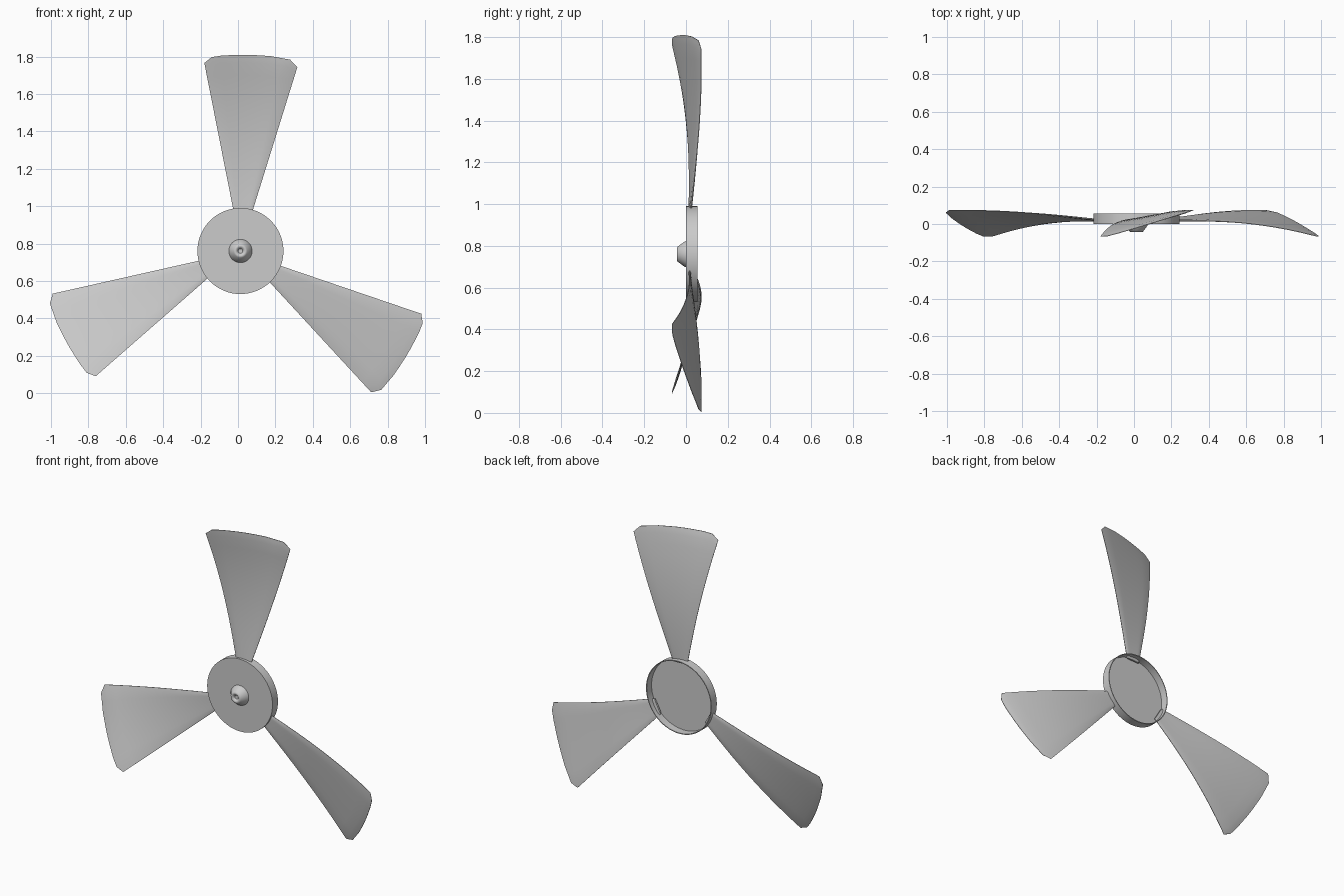
import bpy, bmesh, math

if "Cube" in bpy.data.objects:
    bpy.data.objects.remove(bpy.data.objects["Cube"])

CX, CZ = 0.013, 0.76      # hub axis position
N, ROWS = 10, 14          # blade resolution across / along


def finish(name, bm, angle):
    bmesh.ops.recalc_face_normals(bm, faces=bm.faces)
    me = bpy.data.meshes.new(name)
    bm.to_mesh(me)
    bm.free()
    ob = bpy.data.objects.new(name, me)
    bpy.context.collection.objects.link(ob)
    ob.location = (CX, 0, CZ)
    bpy.ops.object.select_all(action='DESELECT')
    ob.select_set(True)
    bpy.context.view_layer.objects.active = ob
    bpy.ops.object.shade_smooth_by_angle(angle=math.radians(angle))
    return ob


def lathe(name, profile, steps):
    """Spin a (radius, y) profile around the y axis."""
    bm = bmesh.new()
    vs = [bm.verts.new((r, y, 0)) for r, y in profile]
    es = [bm.edges.new(p) for p in zip(vs, vs[1:])]
    bmesh.ops.spin(bm, geom=vs + es, cent=(0, 0, 0), axis=(0, 1, 0),
                   angle=2 * math.pi, steps=steps)
    bmesh.ops.remove_doubles(bm, verts=bm.verts, dist=1e-5)
    return finish(name, bm, 35)


# Hub: shallow cup, open at the back
lathe("hub", [(0, 0), (0.23, 0), (0.23, 0.055), (0.225, 0.055),
              (0.225, 0.006), (0, 0.006)], 64)

# Nose cone with a dimpled tip
lathe("nose_cone", [(0.063, 0.002), (0.061, -0.006), (0.036, -0.040),
                    (0.030, -0.044), (0.024, -0.044), (0.018, -0.040),
                    (0.012, -0.032), (0, -0.030)], 32)


# Blade: flaring, twisted plate with rounded tip corners
def tip_radius(u):
    pts = [(0, 1.005), (0.08, 1.037), (0.2, 1.046), (0.45, 1.050), (0.7, 1.043),
           (0.92, 1.023), (1, 0.983)]
    for (a, ra), (b, rb) in zip(pts, pts[1:]):
        if u <= b:
            return ra + (rb - ra) * (u - a) / (b - a)
    return pts[-1][1]


def blade_point(u, t, side):
    r = 0.205 + (tip_radius(u) - 0.205) * t
    left = -0.035 - 0.158 * (r - 0.205) / 0.8
    right = 0.062 + 0.243 * (r - 0.205) / 0.78
    # corners pull in a little near the tip
    if r > 1.0:
        right = min(right, 0.306)
        left = max(left, -0.193)
    y_left = 0.017 - 0.094 * (max(0, r - 0.3) / 0.74) ** 2.2
    y_right = 0.022 + 0.052 * math.sin(math.pi / 2 * (r - 0.2) / 0.7)
    h = 0.0055 * min(1, 0.25 + 8 * min(u, 1 - u)) * min(1, 0.25 + 18 * (1 - t))
    return (left + (right - left) * u,
            y_left + (y_right - y_left) * u + side * h, r)


def make_blade(name, turn):
    bm = bmesh.new()
    us = [0, 0.08] + [0.08 + 0.84 * i / (N - 2) for i in range(1, N - 1)] + [1]
    ts = [0.95 * i / (ROWS - 2) for i in range(ROWS - 1)] + [0.98, 1]
    rings = []
    for t in ts:
        pts = [blade_point(u, t, -1) for u in us]
        pts += [blade_point(u, t, 1) for u in reversed(us)]
        rings.append([bm.verts.new(p) for p in pts])
    for a, b in zip(rings, rings[1:]):
        for i in range(len(a)):
            j = (i + 1) % len(a)
            bm.faces.new((a[i], a[j], b[j], b[i]))
    # end caps as strips
    for ring in (rings[0], rings[-1]):
        m = len(ring)
        for i in range(len(us) - 1):
            bm.faces.new((ring[i], ring[i + 1], ring[m - 2 - i], ring[m - 1 - i]))
    ob = finish(name, bm, 40)
    ob.rotation_euler = (0, turn, 0)


for k, name in enumerate(("blade_top", "blade_right", "blade_left")):
    make_blade(name, k * 2 * math.pi / 3)
